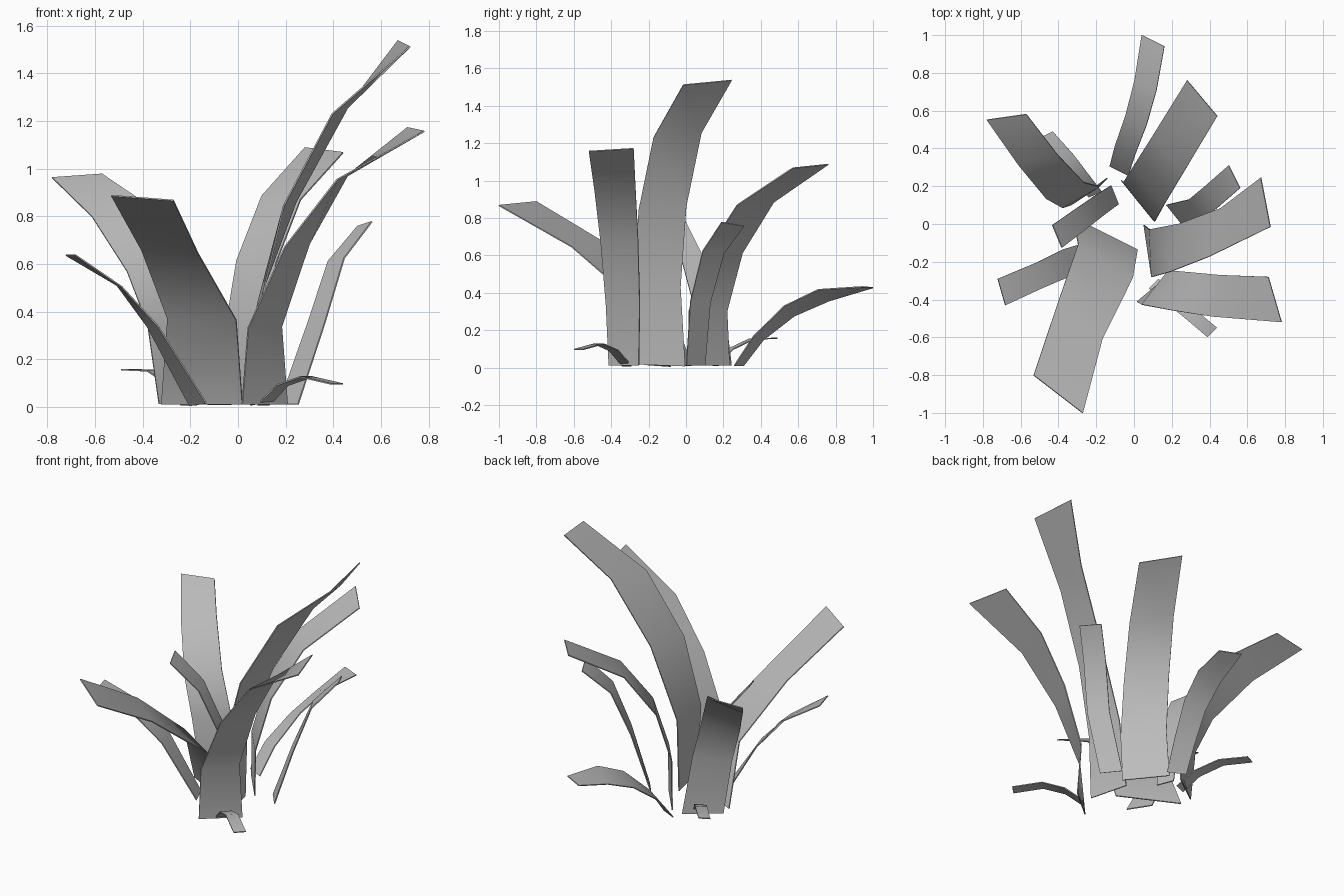
import bpy
import bmesh
import math
from mathutils import Vector

cube = bpy.data.objects.get("Cube")
if cube:
    bpy.data.objects.remove(cube, do_unlink=True)

# One plain grey for every leaf
grey = bpy.data.materials.new("leaf grey")
grey.use_nodes = True
colour = (0.5, 0.5, 0.5, 1)
grey.diffuse_color = colour
grey.node_tree.nodes["Principled BSDF"].inputs["Base Color"].default_value = colour

THICKNESS = 0.006
ROOT_HEIGHT = 0.012


def leaf(name, root, spine, root_across, tip_across, twist=(0, 0, 0)):
    """Strip leaf that follows its spine from the root on the ground to the tip.

    The across vectors run from one long edge to the other and blend along the leaf;
    twist is added to them towards the upper middle of the leaf.
    """
    points = [Vector((*root, ROOT_HEIGHT))] + [Vector(p) for p in spine]
    root_across = Vector(root_across).to_3d()
    tip_across = Vector(tip_across).to_3d()
    bm = bmesh.new()
    rows = []
    for i, centre in enumerate(points):
        t = i / (len(points) - 1)
        across = root_across.lerp(tip_across, t) + Vector(twist) * 6.75 * t * t * (1 - t)
        rows.append([bm.verts.new(centre - across / 2), bm.verts.new(centre + across / 2)])
    for low, high in zip(rows, rows[1:]):
        bm.faces.new((low[0], low[1], high[1], high[0]))
    bmesh.ops.recalc_face_normals(bm, faces=bm.faces)
    bmesh.ops.solidify(bm, geom=bm.faces[:], thickness=THICKNESS)
    bmesh.ops.recalc_face_normals(bm, faces=bm.faces)

    mesh = bpy.data.meshes.new(name)
    bm.to_mesh(mesh)
    bm.free()
    mesh.materials.append(grey)
    obj = bpy.data.objects.new(name, mesh)
    bpy.context.collection.objects.link(obj)
    bpy.ops.object.select_all(action="DESELECT")
    obj.select_set(True)
    bpy.context.view_layer.objects.active = obj
    bpy.ops.object.shade_smooth_by_angle(angle=math.radians(50))


# Tall leaves
leaf("tallest_leaf", (.075, -.13),
     [(.085, -.155, .43), (.215, -.125, .855), (.425, -.045, 1.245), (.695, .115, 1.527)],
     (.05, -.25, .01), (.05, -.26, -.025), twist=(-.12, 0, -.01))
leaf("left_front_leaf", (.11, -.33),
     [(.11, -.335, .335), (.245, -.355, .68), (.435, -.38, .965), (.745, -.4, 1.167)],
     (-.19, -.16), (.07, -.24, -.015), twist=(-.05, 0, -.005))
leaf("left_back_leaf", (.015, .125),
     [(.025, .115, .3), (.075, .2, .61), (.18, .37, .88), (.36, .665, 1.08)],
     (.17, -.21), (.16, -.19, -.02))
leaf("right_back_leaf", (-.235, .17),
     [(-.28, .14, .355), (-.365, .175, .6), (-.51, .34, .835), (-.675, .565, .972)],
     (.19, .14), (.21, .03, .015), twist=(0, 0, .06))
leaf("right_front_leaf", (-.15, -.05),
     [(-.15, -.195, .37), (-.285, -.515, .655), (-.4, -.9, .88)],
     (.34, -.17), (.26, -.2, -.02), twist=(-.05, 0, 0))

# Narrow leaves
leaf("left_narrow_leaf", (.21, .05),
     [(.325, .075, .35), (.41, .145, .62), (.53, .25, .77)],
     (.08, -.1), (.06, -.12, .02))
leaf("right_narrow_leaf", (-.1, .155),
     [(-.18, .1, .32), (-.275, .03, .6), (-.405, -.065, .78)],
     (.04, -.1), (.05, -.12, -.02))
leaf("right_side_leaf", (-.165, -.15),
     [(-.355, -.205, .34), (-.495, -.27, .51), (-.7, -.36, .64)],
     (.07, -.14, .01), (.04, -.14), twist=(-.03, 0, -.01))

# Low drooping leaves
leaf("back_low_leaf", (-.08, .28),
     [(-.05, .385, .16), (.01, .55, .305), (.06, .735, .39), (.1, .97, .433)],
     (.1, -.05), (.12, -.06, .005), twist=(0, 0, .06))
leaf("left_front_sprout", (.105, -.315),
     [(.185, -.385, .095), (.285, -.465, .13), (.415, -.575, .1)],
     (-.05, -.05), (-.05, -.05))
leaf("right_back_sprout", (-.205, .155),
     [(-.265, .235, .1), (-.35, .35, .155), (-.46, .475, .16)],
     (.07, .03), (.06, .03))
